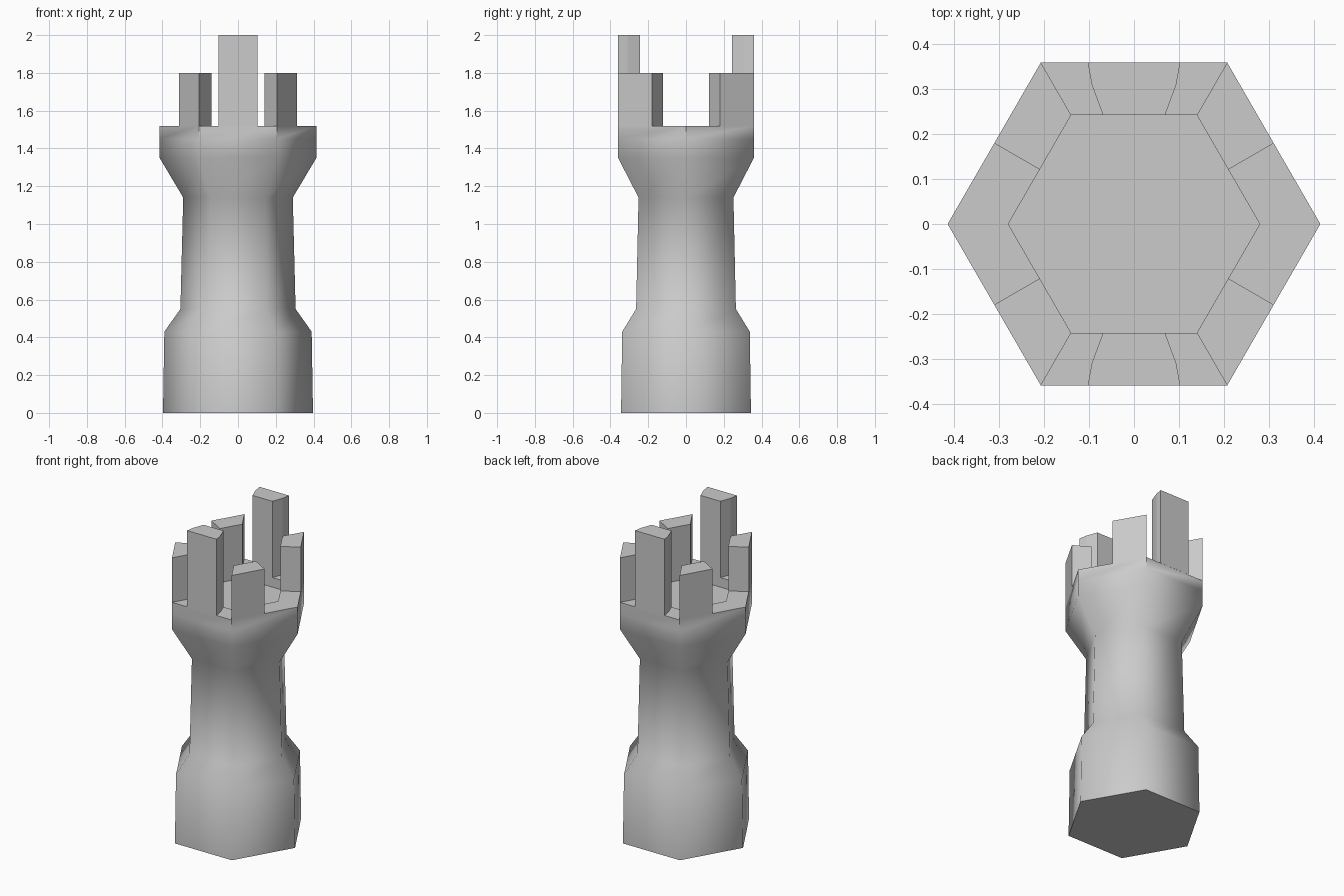
import bpy, bmesh, math

if "Cube" in bpy.data.objects:
    bpy.data.objects.remove(bpy.data.objects["Cube"])

RIM_Z, R_OUT, R_IN = 1.52, 0.415, 0.28


def make_object(name, bm):
    bmesh.ops.recalc_face_normals(bm, faces=bm.faces)
    mesh = bpy.data.meshes.new(name)
    bm.to_mesh(mesh)
    bm.free()
    obj = bpy.data.objects.new(name, mesh)
    bpy.context.collection.objects.link(obj)
    return obj


def hex_point(radius, i):
    a = math.radians(60 * i)
    return (radius * math.cos(a), radius * math.sin(a))


def prism(name, outline, z0, z1):
    bm = bmesh.new()
    low = [bm.verts.new((x, y, z0)) for x, y in outline]
    high = [bm.verts.new((x, y, z1)) for x, y in outline]
    bm.faces.new(low)
    bm.faces.new(high)
    n = len(outline)
    for i in range(n):
        j = (i + 1) % n
        bm.faces.new((low[i], low[j], high[j], high[i]))
    return make_object(name, bm)


# Six-sided tower: base, waist, flared head, rim and shallow sunken floor
profile = [(0.397, 0), (0.39, 0.43), (0.305, 0.55), (0.29, 1.14),
           (R_OUT, 1.35), (R_OUT, 1.45), (R_OUT, RIM_Z),
           (R_IN, RIM_Z), (R_IN, 1.46)]
bm = bmesh.new()
rings = [[bm.verts.new((*hex_point(r, i), z)) for i in range(6)] for r, z in profile]
for a, b in zip(rings, rings[1:]):
    for i in range(6):
        j = (i + 1) % 6
        bm.faces.new((a[i], a[j], b[j], b[i]))
bm.faces.new(rings[0])
bm.faces.new(rings[-1])

# Smooth shaft, crisp bottom and rim
for f in bm.faces:
    f.smooth = True
for e in bm.edges:
    zs = [v.co.z for v in e.verts]
    if max(zs) < 0.01 or min(zs) > 1.44 and max(zs) > 1.455 or min(zs) > 1.455:
        e.smooth = False
make_object("tower_body", bm)

# Tall battlements in the middle of the front and back rim
half = [(0.103, 0.36), (0.094, 0.31), (0.069, R_IN * math.cos(math.pi / 6))]
tall = half + [(-x, y) for x, y in reversed(half)]
for side, s in (("back", 1), ("front", -1)):
    prism(side + "_tall_battlement", [(x, s * y) for x, y in tall], RIM_Z, 2.0)

# Short corner battlements covering half of each slanted rim side
p_out, p_in = hex_point(R_OUT, 1), hex_point(R_IN, 1)
q_out = tuple((a + b) / 2 for a, b in zip(p_out, hex_point(R_OUT, 0)))
q_in = tuple((a + b) / 2 for a, b in zip(p_in, hex_point(R_IN, 0)))
for xn, sx in (("right", 1), ("left", -1)):
    for yn, sy in (("back", 1), ("front", -1)):
        prism(f"{yn}_{xn}_short_battlement",
              [(sx * x, sy * y) for x, y in (p_out, q_out, q_in, p_in)], RIM_Z, 1.8)
